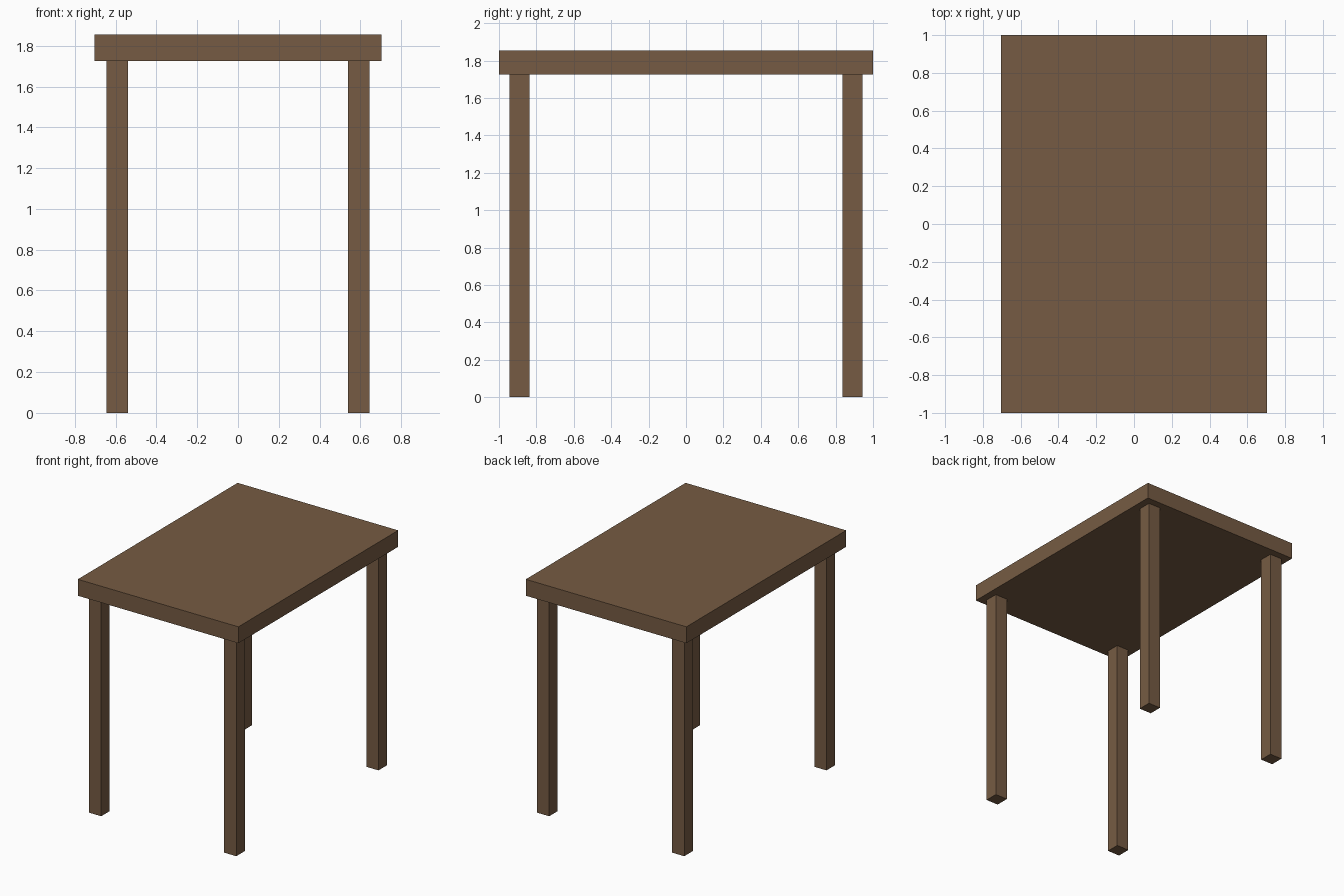
import bpy

if "Cube" in bpy.data.objects:
    bpy.data.objects.remove(bpy.data.objects["Cube"])

wood = bpy.data.materials.new("brown_wood")
wood.diffuse_color = (0.18, 0.105, 0.056, 1.0)
wood.use_nodes = True
wood.node_tree.nodes["Principled BSDF"].inputs["Base Color"].default_value = wood.diffuse_color


def box(name, center, size):
    bpy.ops.mesh.primitive_cube_add(size=1, location=center)
    obj = bpy.context.object
    obj.name = name
    obj.scale = size
    bpy.ops.object.transform_apply(location=False, rotation=False, scale=True)
    obj.data.materials.append(wood)
    return obj


TOP_Z = 1.854      # upper face of the slab
LEG_H = 1.724      # underside of the slab
LEG_W = 0.107

# Rectangular slab
box("table_top", (0, 0, (TOP_Z + LEG_H) / 2), (1.407, 2.0, TOP_Z - LEG_H))

# Four square legs, slightly inset from the corners
for side, sx in (("left", -1), ("right", 1)):
    for end, sy in (("front", -1), ("back", 1)):
        box(f"{end}_{side}_leg", (sx * 0.592, sy * 0.89, LEG_H / 2),
            (LEG_W, LEG_W, LEG_H))
